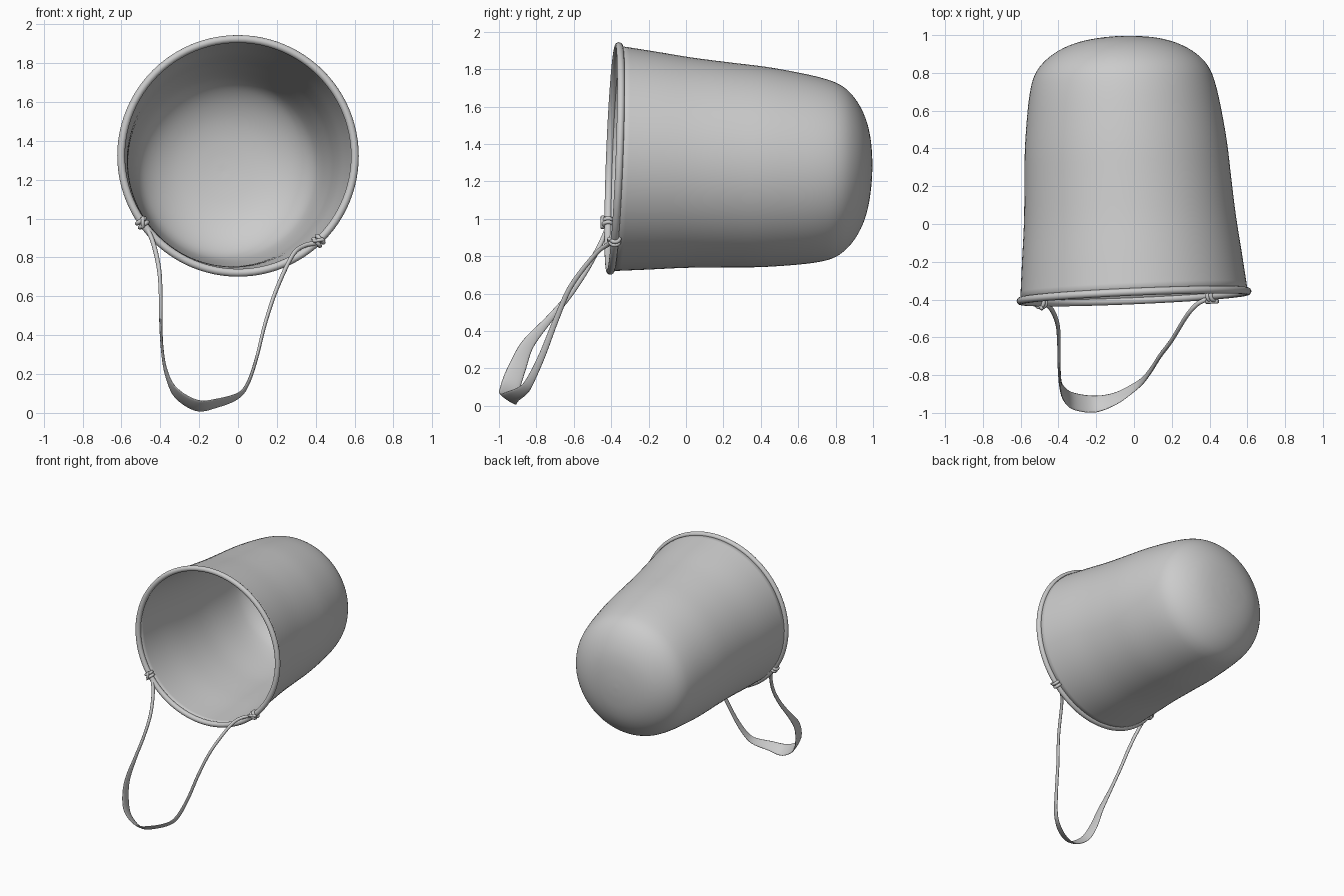
import bpy, bmesh, math
from mathutils import Vector

if "Cube" in bpy.data.objects:
    bpy.data.objects.remove(bpy.data.objects["Cube"])

CENTRE = Vector((0, -0.382, 1.3225))           # middle of the mouth
NORMAL = Vector((-0.043, 1, -0.038)).normalized()
DRIFT = Vector((-0.054, 1, -0.058))            # how the axis leans towards the base
U = Vector((1, 0, 0)).cross(NORMAL).cross(NORMAL).normalized() * -1
V = U.cross(NORMAL).normalized()
if V.z < 0:
    V = -V
if U.x < 0:
    U = -U


def spline(points, steps):
    """Catmull-Rom through tuples of any size."""
    pts = [Vector(p) for p in points]
    pts = [2 * pts[0] - pts[1]] + pts + [2 * pts[-1] - pts[-2]]
    out = []
    for i in range(1, len(pts) - 2):
        a, b, c, d = pts[i - 1:i + 3]
        for k in range(steps):
            t = k / steps
            out.append(0.5 * (2 * b + (c - a) * t + (2 * a - 5 * b + 4 * c - d) * t ** 2
                              + (3 * b - a - 3 * c + d) * t ** 3))
    return out + [pts[-2]]


def loft(name, rings, wrap=False):
    """Skin a list of closed rings; wrap joins last to first, otherwise ends are capped by flag."""
    bm = bmesh.new()
    vs = [[bm.verts.new(p) for p in r] for r in rings]
    n = len(rings[0])
    pairs = list(zip(vs, vs[1:])) + ([(vs[-1], vs[0])] if wrap else [])
    for a, b in pairs:
        for i in range(n):
            j = (i + 1) % n
            bm.faces.new((a[i], a[j], b[j], b[i]))
    if not wrap:
        bm.faces.new(vs[-1])
        if name != "bucket_body":
            bm.faces.new(vs[0])
    bmesh.ops.recalc_face_normals(bm, faces=bm.faces)
    me = bpy.data.meshes.new(name)
    bm.to_mesh(me)
    bm.free()
    me.shade_smooth()
    ob = bpy.data.objects.new(name, me)
    bpy.context.collection.objects.link(ob)
    return ob


def torus(name, centre, a, b, major, minor, n=24, m=12):
    """Torus around the plane spanned by unit vectors a and b."""
    axis = a.cross(b)
    rings = []
    for i in range(n):
        t = 2 * math.pi * i / n
        out = a * math.cos(t) + b * math.sin(t)
        rings.append([centre + out * (major + minor * math.cos(s)) + axis * minor * math.sin(s)
                      for s in (2 * math.pi * k / m for k in range(m))])
    return loft(name, rings, wrap=True)


# Bucket body: (depth, radius) profile along the leaning axis
profile = [(0, .603), (.2, .583), (.4, .562), (.6, .548), (.8, .535), (1.0, .51),
           (1.12, .487), (1.19, .462), (1.245, .422), (1.295, .36), (1.335, .28),
           (1.36, .19), (1.373, .09), (1.377, .006)]
rings = []
for depth, r in spline(profile, 4):
    rings.append([CENTRE + DRIFT * depth + r * (U * math.cos(t) + V * math.sin(t))
                  for t in (2 * math.pi * k / 96 for k in range(96))])
body = loft("bucket_body", rings)
wall = body.modifiers.new("wall", 'SOLIDIFY')
wall.thickness = 0.014
wall.offset = -1

# Rolled rim
torus("rim", CENTRE, U, V, 0.602, 0.02, 96, 16)

# Strap handle: x, y, z, half width, half thickness
path = [(-.475, -.415, .965, .012, .012), (-.435, -.455, .87, .013, .012),
        (-.405, -.53, .73, .014, .011), (-.398, -.625, .59, .016, .009),
        (-.397, -.735, .46, .020, .008), (-.39, -.845, .33, .034, .007),
        (-.37, -.90, .21, .047, .007), (-.32, -.938, .105, .053, .007),
        (-.21, -.953, .038, .053, .007), (-.10, -.925, .052, .040, .007),
        (0, -.865, .088, .028, .007), (.05, -.825, .15, .022, .008),
        (.095, -.765, .28, .018, .008), (.14, -.695, .46, .015, .009),
        (.20, -.615, .64, .013, .010), (.28, -.485, .81, .012, .011),
        (.34, -.42, .86, .012, .012), (.41, -.39, .875, .012, .012)]
pts = spline(path, 6)
rings = []
for i, p in enumerate(pts):
    pos = Vector(p[:3])
    tan = (Vector(pts[min(i + 1, len(pts) - 1)][:3]) - Vector(pts[max(i - 1, 0)][:3])).normalized()
    wide = Vector((0, .83, -.55))
    wide = (wide - tan * wide.dot(tan)).normalized()
    thick = tan.cross(wide)
    rings.append([pos + wide * p[3] * math.cos(t) + thick * p[4] * math.sin(t)
                  for t in (2 * math.pi * k / 16 for k in range(16))])
loft("strap_handle", rings)

# Knots: two turns of cord round the rim, with a short crossing wrap
for side, angle in (("left", math.radians(215)), ("right", math.radians(-46.5))):
    for turn in (-1, 1):
        t = angle + turn * 0.02
        out = U * math.cos(t) + V * math.sin(t)
        torus(f"knot_{side}_{'a' if turn < 0 else 'b'}", CENTRE + out * 0.602,
              out, NORMAL, 0.024, 0.011)
    out = U * math.cos(angle) + V * math.sin(angle)
    along = out.cross(NORMAL).normalized()
    mid = CENTRE + out * 0.6 - NORMAL * 0.03
    cord = [[mid + along * s + out * s * 0.6 + 0.011 * (out * math.cos(t) + NORMAL * math.sin(t))
             for t in (2 * math.pi * k / 12 for k in range(12))] for s in (-.026, 0, .026)]
    loft(f"knot_{side}_crossing", cord)
